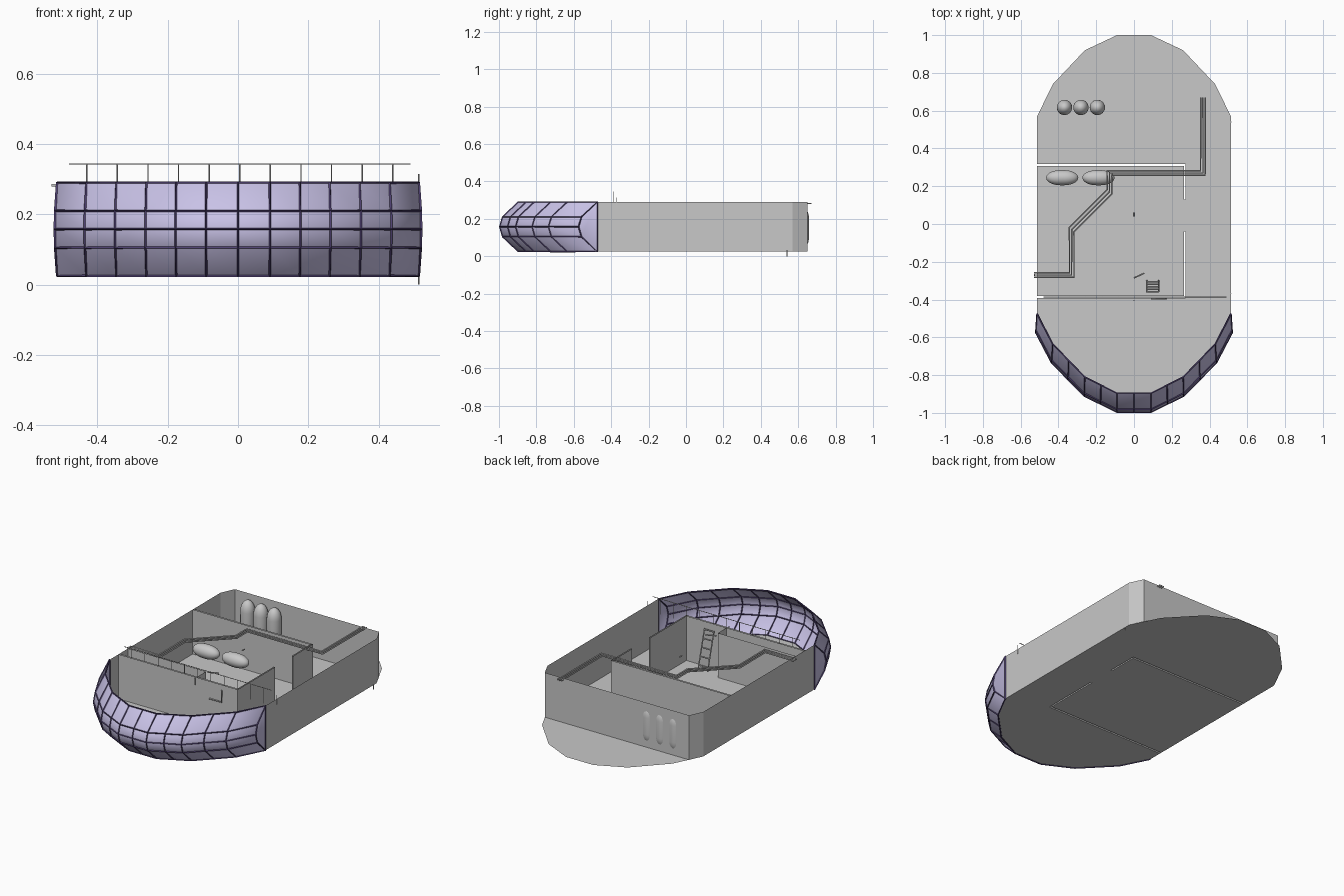
import bpy, bmesh, math
from mathutils import Vector, Matrix

if "Cube" in bpy.data.objects:
    bpy.data.objects.remove(bpy.data.objects["Cube"])

Z0, Z1 = 0.025, 0.29


def material(name, rgb):
    m = bpy.data.materials.new(name)
    m.diffuse_color = (*rgb, 1)
    m.use_nodes = True
    m.node_tree.nodes["Principled BSDF"].inputs["Base Color"].default_value = m.diffuse_color
    return m


GREY = material("hull grey", (0.58, 0.58, 0.58))
GLASS = material("lavender glass", (0.62, 0.575, 0.85))
FRAME = material("dark purple frame", (0.075, 0.05, 0.16))


def finish(name, bm, mat):
    me = bpy.data.meshes.new(name)
    bm.to_mesh(me)
    bm.free()
    me.materials.append(mat)
    ob = bpy.data.objects.new(name, me)
    bpy.context.collection.objects.link(ob)
    return ob


def smooth(ob, deg):
    bpy.ops.object.select_all(action='DESELECT')
    ob.select_set(True)
    bpy.context.view_layer.objects.active = ob
    bpy.ops.object.shade_smooth_by_angle(angle=math.radians(deg))


def rods(name, paths, r, mat):
    """Thin bars following straight-line paths."""
    cu = bpy.data.curves.new(name, 'CURVE')
    cu.dimensions = '3D'
    cu.bevel_depth = r
    cu.bevel_resolution = 1
    cu.use_fill_caps = True
    for path in paths:
        sp = cu.splines.new('POLY')
        sp.points.add(len(path) - 1)
        for p, co in zip(sp.points, path):
            p.co = (*co, 1)
    cu.materials.append(mat)
    ob = bpy.data.objects.new(name, cu)
    bpy.context.collection.objects.link(ob)
    return ob


def mirrored(half):
    """Half outline at +x, outer to centre, continued to the -x side."""
    return half + [(-x, y) for x, y in reversed(half)]


front = mirrored([(.513, -.475), (.43, -.635), (.26, -.81), (.09, -.895)])
back = mirrored([(.513, .57), (.43, .74), (.26, .92), (.09, 1.0)])

# Floor plate and outer walls, with slots where the inner walls stand
gaps = [(-.53, .272, .307, .317), (-.53, .272, -.391, -.381),
        (.264, .272, .13, .317), (.264, .272, -.391, -.04)]
bm = bmesh.new()
bm.faces.new([bm.verts.new((x, y, Z0)) for x, y in back + front[::-1]])
side = [(.513, -.475), (.513, .57), (.475, .65), (-.475, .65), (-.513, .57), (-.513, -.475)]
low = [bm.verts.new((x, y, Z0)) for x, y in side]
top = [bm.verts.new((x, y, Z1)) for x, y in side]
for i in range(5):
    bm.faces.new((low[i], low[i + 1], top[i + 1], top[i]))
for axis, cuts in ((0, (.264, .272)), (1, (.307, .317, -.391, -.381, .13, -.04))):
    no = Vector((1 - axis, axis, 0))
    for c in cuts:
        bmesh.ops.bisect_plane(bm, geom=bm.verts[:] + bm.edges[:] + bm.faces[:],
                               plane_co=no * c, plane_no=no)


def in_slot(f):
    c = f.calc_center_median()
    return any(a < c.x < b and p < c.y < q for a, b, p, q in gaps)


bmesh.ops.delete(bm, geom=[f for f in bm.faces if in_slot(f)], context='FACES')
finish("floor_and_outer_walls", bm, GREY)


def wall_strip(bm, pts):
    """Upright strip of wall along plan points."""
    lo = [bm.verts.new((x, y, Z0)) for x, y in pts]
    hi = [bm.verts.new((x, y, Z1)) for x, y in pts]
    for i in range(len(pts) - 1):
        bm.faces.new((lo[i], lo[i + 1], hi[i + 1], hi[i]))


# Inner walls (double skins, open at the top) and the small closet
bm = bmesh.new()
for x0, x1, y0, y1 in gaps:
    x0 = max(x0, -.513)
    wall_strip(bm, [(x0, y0), (x1, y0), (x1, y1), (x0, y1), (x0, y0)])
wall_strip(bm, [(-.513, -.30), (0, -.30), (0, -.381)])
finish("inner_walls", bm, GREY)

# Bulging front window: outline points with midpoints, swept through a profile
cols = []
for i, (a, b) in enumerate(zip(front, front[1:])):
    cols.append(a)
    if i not in (0, 6):
        cols.append(((a[0] + b[0]) / 2, (a[1] + b[1]) / 2))
cols.append(front[-1])
profile = [(Z0, 0), (.105, .085), (.158, .1), (.21, .085), (Z1, 0)]


def window_mesh():
    bm = bmesh.new()
    g = [[bm.verts.new((x * (1 + .13 * o), y - o, z)) for z, o in profile] for x, y in cols]
    for a, b in zip(g, g[1:]):
        for k in range(4):
            bm.faces.new((a[k], a[k + 1], b[k + 1], b[k]))
    bm.faces.new(g[0])
    bm.faces.new(g[-1])
    bmesh.ops.recalc_face_normals(bm, faces=bm.faces)
    mid = min(bm.faces, key=lambda f: f.calc_center_median().y)
    if mid.normal.y > 0:
        bmesh.ops.reverse_faces(bm, faces=bm.faces)
    return bm


smooth(finish("front_window", window_mesh(), GLASS), 50)
wire = finish("window_frame", window_mesh(), FRAME)
mod = wire.modifiers.new("bars", 'WIREFRAME')
mod.thickness = 0.009
mod.offset = 0
mod.use_boundary = True
mod.use_even_offset = False

# Ceiling pipes: three parallel runs
run = [(-.53, -.27), (-.33, -.27), (-.33, -.03), (-.13, .17), (-.13, .27), (.365, .27), (.365, .67)]
rods("ceiling_pipes", [[(x - (d if i > 0 else 0), y + (d if i < 6 else 0), .282)
                        for i, (x, y) in enumerate(run)] for d in (-.012, 0, .012)], .004, GREY)

# Railing on the front bulkhead
posts = [[(-.43 + i * .087, -.386, .25), (-.43 + i * .087, -.386, .345)] for i in range(11)]
rods("railing", posts + [[(-.48, -.386, .343), (.49, -.386, .343)]], .0018, GREY)

# Ladder against the bulkhead
rails = [[(x, -.30, .04), (x, -.36, .26)] for x in (.068, .13)]
rungs = [[(.068, -.30 - .06 * t, .04 + .22 * t), (.13, -.30 - .06 * t, .04 + .22 * t)]
         for t in (.1, .32, .54, .76, .98)]
rods("ladder", rails + rungs, .004, GREY)

# Handles, fittings and slim posts on the starboard wall
rods("handles", [[(.09, -.397, .19), (.17, -.397, .19), (.17, -.397, .26)],
                 [(0, -.405, .25), (0, -.405, .29)],
                 [(0, -.285, .28), (.055, -.26, .28)],
                 [(0, .04, .285), (0, .06, .285)]], .004, GREY)
rods("starboard_posts", [[(.514, -.37, Z1 - .03), (.514, -.37, .315)],
                         [(.514, .54, 0), (.514, .54, .03)]], .0018, GREY)


# Storage tanks: spheres stretched into capsules
def tank(name, loc, r, cap, half, horizontal):
    bm = bmesh.new()
    bmesh.ops.create_uvsphere(bm, u_segments=24, v_segments=14, radius=1)
    bmesh.ops.bisect_plane(bm, geom=bm.verts[:] + bm.edges[:] + bm.faces[:],
                           plane_co=(0, 0, .01), plane_no=(0, 0, 1))
    for v in bm.verts:
        v.co = (v.co.x * r, v.co.y * r,
                v.co.z * cap + (half if v.co.z > .005 else -half))
    if horizontal:
        bm.transform(Matrix.Rotation(math.pi / 2, 4, 'Y'))
    bm.transform(Matrix.Translation(loc))
    smooth(finish(name, bm, GREY), 60)


for i, x in enumerate((-.368, -.281, -.194)):
    tank(f"upright_tank_{i + 1}", (x, .617, .152), .0405, .065, .05, False)
for i, x in enumerate((-.38, -.188)):
    tank(f"lying_tank_{i + 1}", (x, .245, .10), .04, .075, .01, True)
